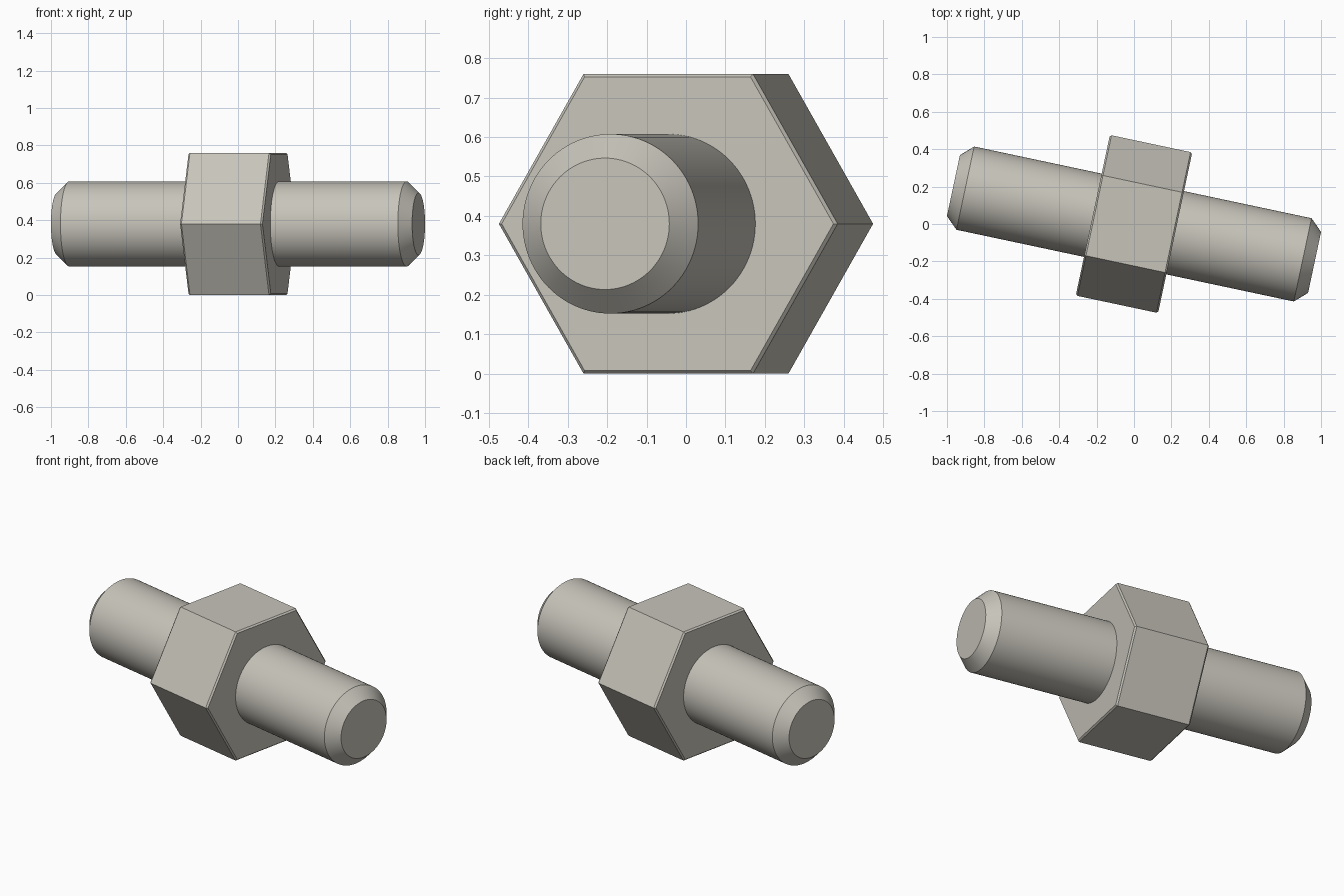
import bpy, bmesh, math

if "Cube" in bpy.data.objects:
    bpy.data.objects.remove(bpy.data.objects["Cube"], do_unlink=True)

TILT = math.radians(-12)
HEIGHT = 0.38

# Single plain metal colour
metal = bpy.data.materials.new("warm grey metal")
metal.use_nodes = True
colour = (0.57, 0.55, 0.49, 1)
metal.diffuse_color = colour
metal.node_tree.nodes["Principled BSDF"].inputs["Base Color"].default_value = colour


def turned_part(name, sides, profile, smooth=False):
    """Solid made of rings along x; profile holds (position, radius) pairs."""
    bm = bmesh.new()
    rings = []
    for x, r in profile:
        angles = [2 * math.pi * i / sides for i in range(sides)]
        rings.append([bm.verts.new((x, r * math.cos(a), r * math.sin(a))) for a in angles])
    for a, b in zip(rings, rings[1:]):
        for i in range(sides):
            j = (i + 1) % sides
            bm.faces.new((a[i], a[j], b[j], b[i]))
    bm.faces.new(rings[0])
    bm.faces.new(rings[-1])
    bmesh.ops.recalc_face_normals(bm, faces=bm.faces)
    mesh = bpy.data.meshes.new(name)
    bm.to_mesh(mesh)
    bm.free()
    mesh.materials.append(metal)
    obj = bpy.data.objects.new(name, mesh)
    bpy.context.collection.objects.link(obj)
    obj.location.z = HEIGHT
    obj.rotation_euler.z = TILT
    if smooth:
        bpy.ops.object.select_all(action='DESELECT')
        obj.select_set(True)
        bpy.context.view_layer.objects.active = obj
        bpy.ops.object.shade_smooth_by_angle(angle=math.radians(25))
    return obj


def chamfered(half_length, radius, length_cut, radius_cut):
    """Symmetric profile with a chamfer at both ends."""
    half = [(half_length - length_cut, radius), (half_length, radius - radius_cut)]
    return [(-x, r) for x, r in reversed(half)] + half


# Round shaft with chamfered ends
turned_part("shaft", 96, chamfered(0.987, 0.2275, 0.065, 0.061), smooth=True)

# Hexagonal collar, corners pointing sideways, with fine chamfers
turned_part("hex_collar", 6, chamfered(0.225, HEIGHT / math.cos(math.pi / 6), 0.009, 0.009))
